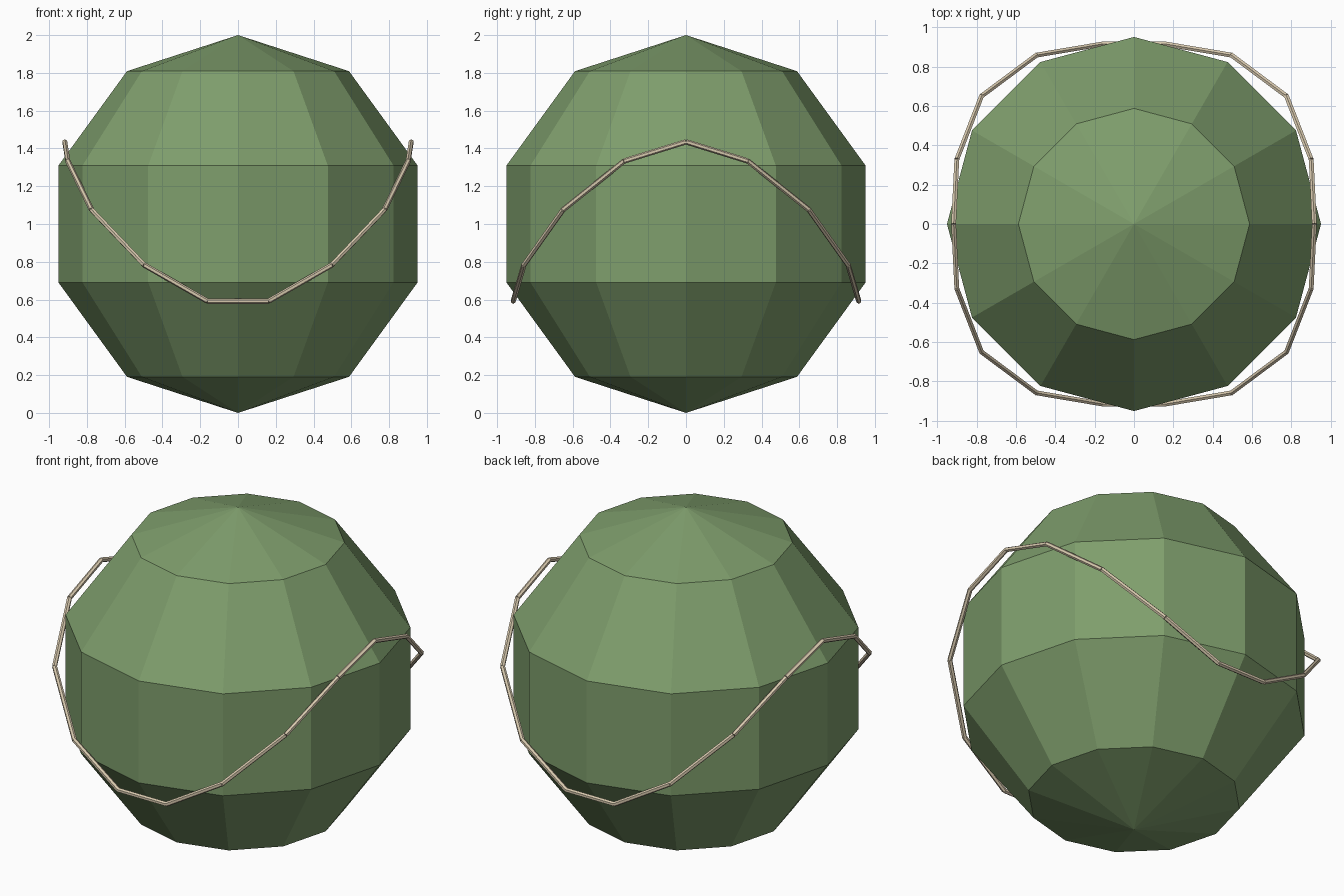
import bpy
from math import cos, sin, radians, sqrt
from mathutils import Vector

if "Cube" in bpy.data.objects:
    bpy.data.objects.remove(bpy.data.objects["Cube"], do_unlink=True)


def material(name, rgb):
    mat = bpy.data.materials.new(name)
    mat.use_nodes = True
    mat.diffuse_color = (*rgb, 1)
    mat.node_tree.nodes["Principled BSDF"].inputs["Base Color"].default_value = (*rgb, 1)
    return mat


green = material("felt green", (0.21, 0.34, 0.15))
cream = material("seam cream", (0.68, 0.58, 0.42))
centre = Vector((0, 0, 1))

# Faceted ball
bpy.ops.mesh.primitive_uv_sphere_add(segments=12, ring_count=5, radius=1, location=centre)
ball = bpy.context.object
ball.name = "ball"
ball.data.materials.append(green)


# Wavy seam wrapped around the ball
def seam_point(step):
    angle = radians(20 * step)
    height = 0.435 * cos(2 * angle)
    reach = sqrt(1.015 ** 2 - height ** 2)
    return centre + Vector((reach * cos(angle), reach * sin(angle), height))


# One straight stitch between each pair of neighbouring seam points
for step in range(18):
    start, end = seam_point(step), seam_point(step + 1)
    along = end - start
    bpy.ops.mesh.primitive_cylinder_add(vertices=6, radius=0.014, depth=along.length,
                                        location=(start + end) / 2)
    stitch = bpy.context.object
    stitch.name = f"seam_stitch_{step + 1}"
    stitch.rotation_mode = 'QUATERNION'
    stitch.rotation_quaternion = along.to_track_quat('Z', 'Y')
    stitch.data.materials.append(cream)
